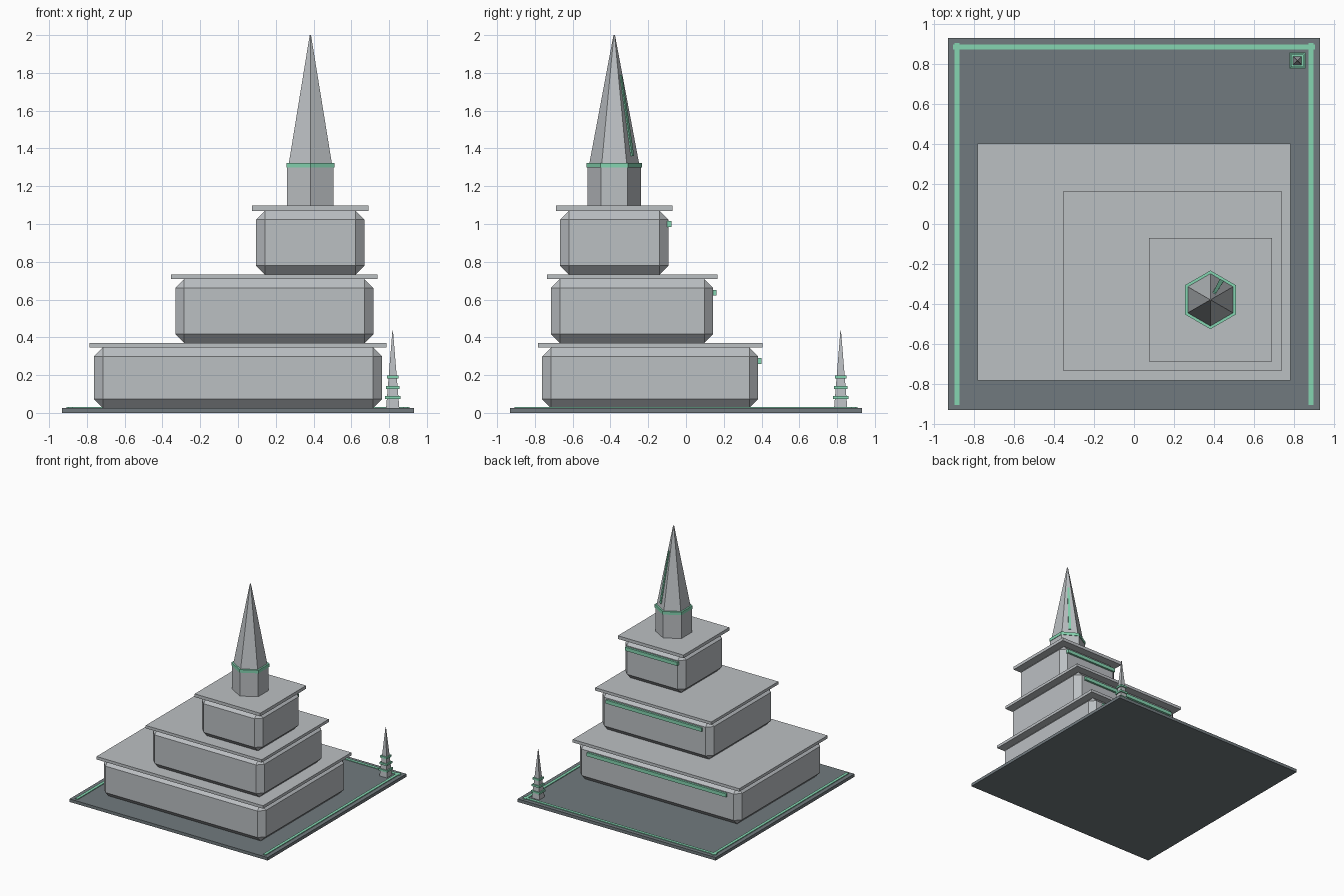
import bpy, bmesh, math
from mathutils import Vector

if "Cube" in bpy.data.objects:
    bpy.data.objects.remove(bpy.data.objects["Cube"])


def material(name, rgb):
    m = bpy.data.materials.new(name)
    m.diffuse_color = (*rgb, 1)
    m.use_nodes = True
    m.node_tree.nodes["Principled BSDF"].inputs["Base Color"].default_value = m.diffuse_color
    return m


GRAY = material("pale_gray", (0.50, 0.525, 0.545))
SLATE = material("dark_slate", (0.165, 0.195, 0.21))
MINT = material("mint_green", (0.235, 0.66, 0.44))


def loft(name, low, high, mat, bevel=0):
    """Solid between two matching rings of points, optionally chamfered."""
    bm = bmesh.new()
    a = [bm.verts.new(p) for p in low]
    b = [bm.verts.new(p) for p in high]
    n = len(a)
    bm.faces.new(a[::-1])
    bm.faces.new(b)
    for i in range(n):
        j = (i + 1) % n
        bm.faces.new((a[i], a[j], b[j], b[i]))
    if bevel:
        bmesh.ops.bevel(bm, geom=bm.edges[:], offset=bevel, segments=1,
                        affect='EDGES', profile=0.5)
    bmesh.ops.recalc_face_normals(bm, faces=bm.faces[:])
    me = bpy.data.meshes.new(name)
    bm.to_mesh(me)
    bm.free()
    me.materials.append(mat)
    ob = bpy.data.objects.new(name, me)
    bpy.context.collection.objects.link(ob)
    return ob


def box(name, x0, x1, y0, y1, z0, z1, mat, bevel=0):
    ring = [(x0, y0), (x1, y0), (x1, y1), (x0, y1)]
    return loft(name, [(*p, z0) for p in ring], [(*p, z1) for p in ring], mat, bevel)


def ngon(cx, cy, r, z, n, start):
    return [(cx + r * math.cos(start + i * math.tau / n),
             cy + r * math.sin(start + i * math.tau / n), z) for i in range(n)]


# Ground plate with glowing border on three sides
P = 0.933
box("base_plate", -P, P, -P, P, 0, 0.026, SLATE)
for side, s in (("left", -1), ("right", 1)):
    box(f"border_{side}", s * 0.886 - 0.0125, s * 0.886 + 0.0125,
        -0.908, 0.908, 0.024, 0.032, MINT)
box("border_back", -0.908, 0.908, 0.875, 0.9, 0.024, 0.0315, MINT)

# Three chamfered tiers, each with an overhanging roof slab and a rear light bar
tiers = [  # roof x0, x1, y0, y1, bottom, slab bottom, slab top, bar centre height
    (-0.785, 0.785, -0.784, 0.404, 0.026, 0.345, 0.370, 0.275),
    (-0.354, 0.739, -0.737, 0.166, 0.370, 0.708, 0.732, 0.636),
    (0.074, 0.692, -0.689, -0.071, 0.732, 1.070, 1.097, 1.000),
]
for i, (x0, x1, y0, y1, z0, z1, z2, zb) in enumerate(tiers, 1):
    o = 0.022
    box(f"tier_{i}_body", x0 + o, x1 - o, y0 + o, y1 - o, z0, z1, GRAY, 0.047)
    box(f"tier_{i}_roof", x0, x1, y0, y1, z1, z2, GRAY)
    c, h = (x0 + x1) / 2, (x1 - x0 - 2 * o) * 0.43
    box(f"tier_{i}_light_bar", c - h, c + h, y1 - o - 0.01, y1 - o + 0.017,
        zb - 0.015, zb + 0.015, MINT)

# Six-sided tower, collar and spire
cx, cy, A = 0.383, -0.380, math.pi / 6


def hexagon(r, z):
    return ngon(cx, cy, r, z, 6, A)


loft("tower", hexagon(0.142, 1.097), hexagon(0.142, 1.298), GRAY)
loft("tower_collar", hexagon(0.147, 1.298), hexagon(0.147, 1.324), MINT)
loft("spire", hexagon(0.131, 1.324), hexagon(0.004, 2.0), GRAY)

# Tapered light strip on the rear right spire face
out = Vector((math.cos(math.pi / 3), math.sin(math.pi / 3), 0))
side = Vector((-out.y, out.x, 0))


def strip_ring(z, w):
    r = 0.1135 * (2.003 - z) / 0.679
    c = Vector((cx, cy, z))
    return [c + out * (r + d) + side * s
            for d, s in ((-0.006, -w), (0.008, -w), (0.008, w), (-0.006, w))]


loft("spire_light_strip", strip_ring(1.36, 0.011), strip_ring(1.79, 0.008), MINT)

# Small corner obelisk with three square bands
ox = oy = 0.819


def square(half, z):
    return ngon(ox, oy, half * math.sqrt(2), z, 4, math.pi / 4)


loft("obelisk", square(0.035, 0.026), square(0.0015, 0.436), GRAY)
for i, (z, h) in enumerate(((0.082, 0.040), (0.135, 0.036), (0.190, 0.031)), 1):
    loft(f"obelisk_band_{i}", square(h, z - 0.008), square(h, z + 0.008), MINT)
